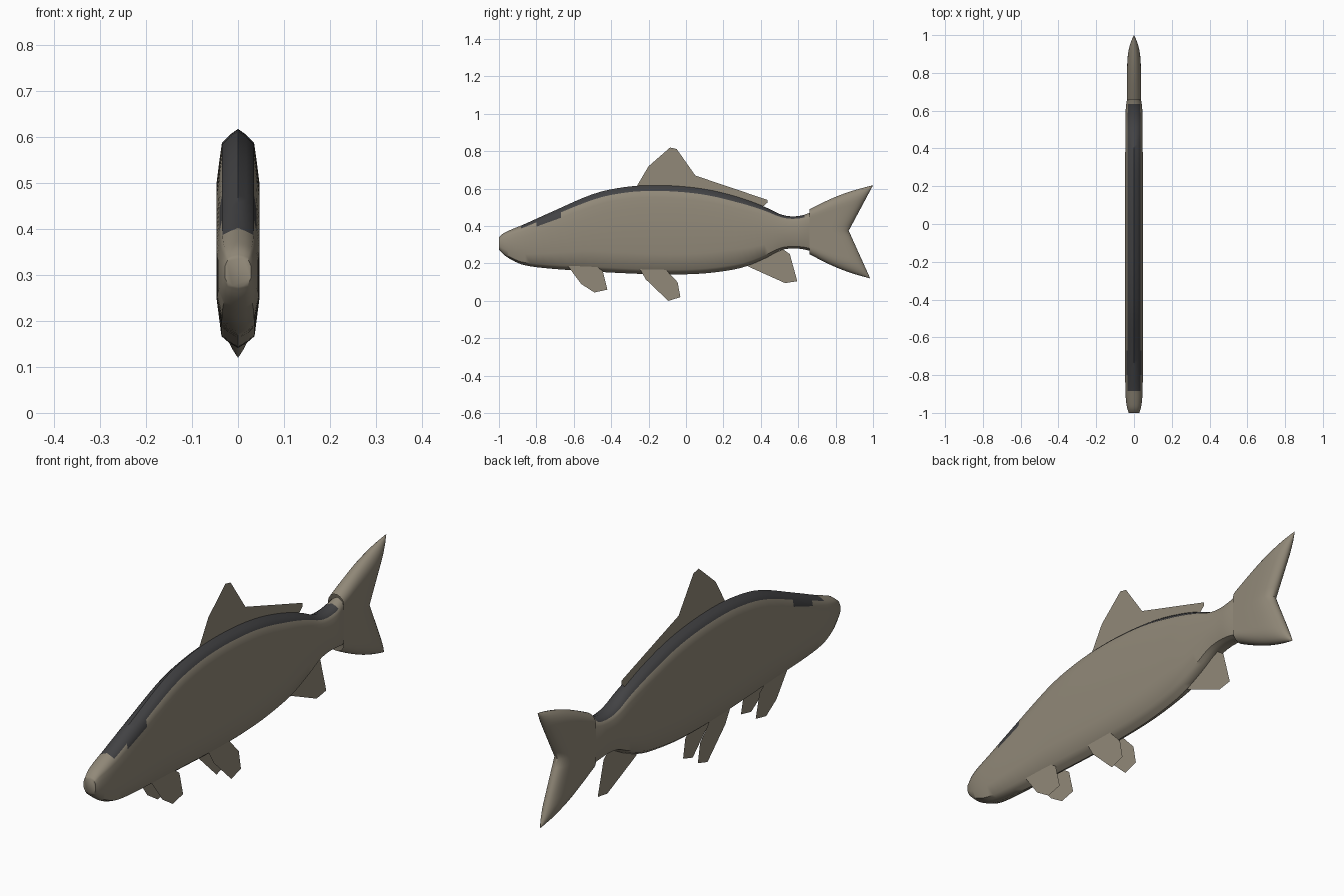
import bpy, bmesh, math

if "Cube" in bpy.data.objects:
    bpy.data.objects.remove(bpy.data.objects["Cube"])


def material(name, color):
    m = bpy.data.materials.new(name)
    m.diffuse_color = (*color, 1)
    m.use_nodes = True
    m.node_tree.nodes["Principled BSDF"].inputs["Base Color"].default_value = m.diffuse_color
    return m


TAN = material("olive tan", (0.285, 0.25, 0.19))
DARK = material("dark back", (0.055, 0.055, 0.058))


def finish(bm, name, mats, smooth=True):
    bmesh.ops.remove_doubles(bm, verts=bm.verts, dist=0.0004)
    bmesh.ops.recalc_face_normals(bm, faces=bm.faces)
    me = bpy.data.meshes.new(name)
    bm.to_mesh(me)
    bm.free()
    ob = bpy.data.objects.new(name, me)
    bpy.context.collection.objects.link(ob)
    for m in mats:
        me.materials.append(m)
    if smooth:
        bpy.ops.object.select_all(action='DESELECT')
        bpy.context.view_layer.objects.active = ob
        ob.select_set(True)
        bpy.ops.object.shade_smooth_by_angle(angle=math.radians(50))
    return ob


def spline(pts, n):
    """Catmull-Rom through the points, n steps per span."""
    out = []
    for i in range(len(pts) - 1):
        a, b, c, d = (pts[max(i - 1, 0)], pts[i], pts[i + 1], pts[min(i + 2, len(pts) - 1)])
        for k in range(n):
            t = k / n
            out.append([0.5 * (2 * q + (r - p) * t + (2 * p - 5 * q + 4 * r - s) * t * t
                               + (3 * q - p - 3 * r + s) * t ** 3)
                        for p, q, r, s in zip(a, b, c, d)])
    out.append(list(pts[-1]))
    return out


# Body: stations of (y, top, bottom, half width)
stations = [(-1.0, .34, .275, .028), (-.975, .362, .248, .036), (-.93, .383, .218, .043),
            (-.86, .412, .19, .046), (-.72, .475, .172, .047), (-.5, .57, .157, .047),
            (-.33, .608, .148, .047), (-.17, .618, .142, .047), (0, .61, .142, .047),
            (.15, .588, .152, .047), (.3, .548, .178, .047), (.42, .503, .226, .046),
            (.5, .465, .268, .046), (.56, .452, .28, .045), (.62, .457, .277, .043),
            (.67, .475, .265, .035)]
bm = bmesh.new()
rings, ys = [], []
for y, T, B, w in spline(stations, 4):
    s = min(1, (T - B) / .4)
    k = w / .047
    half = [(0, T), (.018, T - .013 * s), (.035, T - .03 * s), (.04, T - .065 * s),
            (.047, T - .12 * s), (.047, B + .11 * s), (.036, B + .026 * s),
            (.02, B + .012 * s), (0, B)]
    loop = half + [(-x, z) for x, z in half[-2:0:-1]]
    rings.append([bm.verts.new((x * k, y, z)) for x, z in loop])
    ys.append(y)
n = len(rings[0])
for i in range(len(rings) - 1):
    ym = (ys[i] + ys[i + 1]) / 2
    for j in range(n):
        f = bm.faces.new((rings[i][j], rings[i][(j + 1) % n],
                          rings[i + 1][(j + 1) % n], rings[i + 1][j]))
        band = min(j, n - 1 - j)
        # dark stripe along the back, with a wider patch behind the head
        if (band < 2 and -.88 < ym < .63) or (band == 2 and -.8 < ym < -.67):
            f.material_index = 1
bm.faces.new(rings[0])
bm.faces.new(rings[-1])
finish(bm, "body", [TAN, DARK])

# Forked tail: two mirrored puffed sheets meeting at the outline
bm = bmesh.new()
ROWS, COLS = 24, 14
for side in (1, -1):
    grid = []
    for i in range(ROWS + 1):
        t = i / ROWS
        t = .5 - .5 * math.cos(math.pi * t)
        a = abs(2 * t - 1)
        tip = (1.0, .618) if t < .5 else (.985, .12)
        qy = .87 + (tip[0] - .87) * a
        qz = .375 + (tip[1] - .375) * a
        pz = .49 - .24 * t
        edge = min(1, min(t, 1 - t) / .16)
        puff = math.sqrt(max(0, 1 - (1 - edge) ** 2))
        row = []
        for c in range(COLS + 1):
            u = math.sin(math.pi / 2 * c / COLS)
            x = side * .037 * puff * math.sqrt(max(0, 1 - u ** 6))
            z = pz + (qz - pz) * u + .014 * math.sin(math.pi * u) * (1 - 2 * t)
            row.append(bm.verts.new((x, .66 + (qy - .66) * u, z)))
        grid.append(row)
    for i in range(ROWS):
        for c in range(COLS):
            bm.faces.new((grid[i][c], grid[i][c + 1], grid[i + 1][c + 1], grid[i + 1][c]))
finish(bm, "tail_fin", [TAN])


# Flat fins, each a single outline in the y-z plane
def fin(name, outline, x=0):
    bm = bmesh.new()
    bm.faces.new([bm.verts.new((x, y, z)) for y, z in outline])
    bmesh.ops.triangulate(bm, faces=bm.faces)
    finish(bm, name, [TAN], smooth=False)


fin("dorsal_fin", [(-.265, .61), (-.2, .72), (-.085, .82), (-.05, .812), (.05, .67),
                   (.435, .54), (.435, .525), (.4, .495), (.2, .56), (0, .6)])
fin("anal_fin", [(.33, .185), (.53, .095), (.595, .105), (.57, .15), (.555, .25),
                 (.52, .275), (.43, .24)])
for label, x in (("left", .035), ("right", -.035)):
    fin(label + "_pectoral_fin", [(-.6, .22), (-.638, .195), (-.56, .09), (-.49, .045),
                                  (-.42, .06), (-.445, .16), (-.5, .2)], x)
    fin(label + "_pelvic_fin", [(-.25, .175), (-.215, .115), (-.095, 0), (-.03, .02),
                                (-.045, .1), (-.12, .18)], x)
